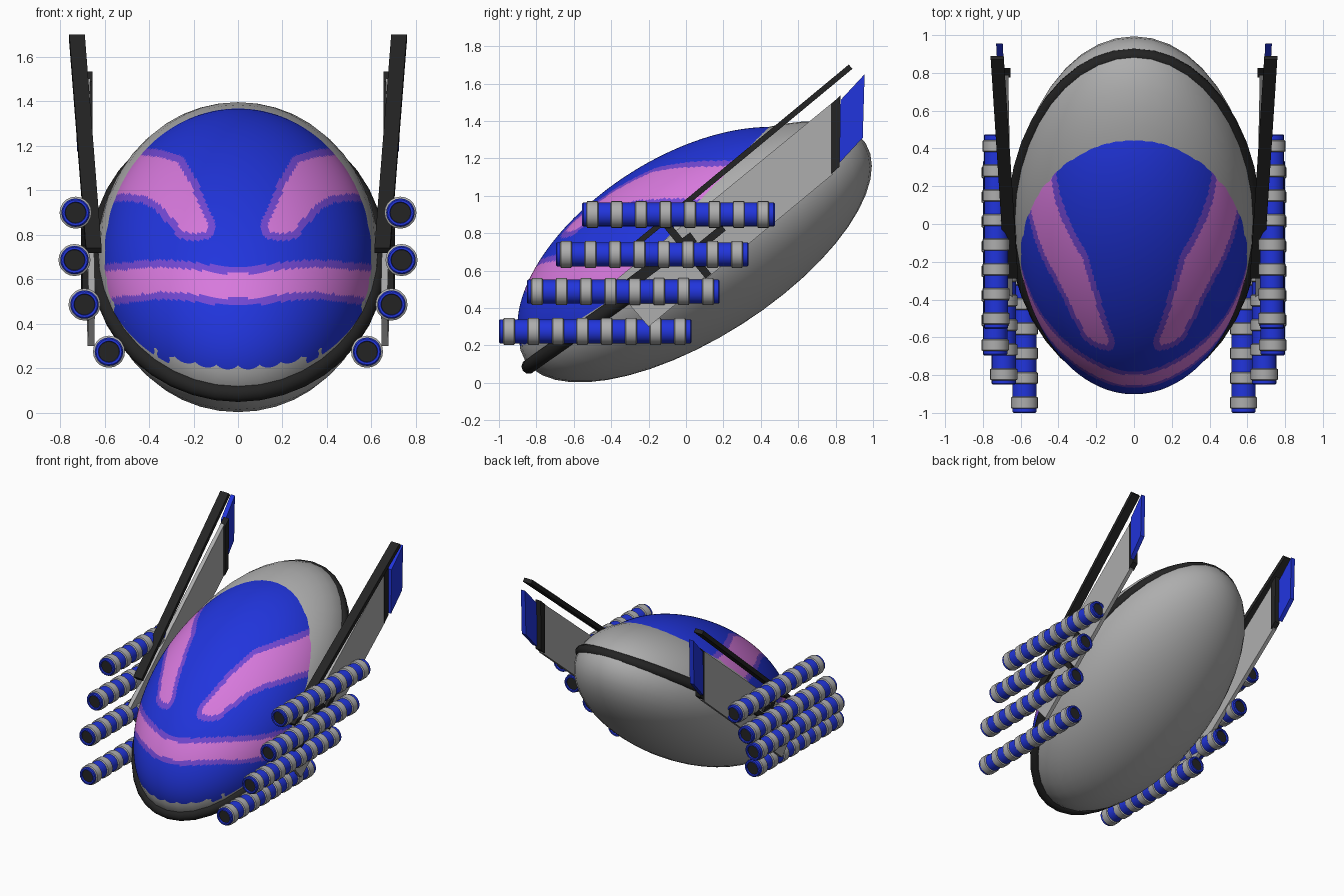
import bpy, bmesh, math
from mathutils import Matrix, Vector

if "Cube" in bpy.data.objects:
    bpy.data.objects.remove(bpy.data.objects["Cube"])


def material(name, rgb):
    m = bpy.data.materials.new(name)
    m.diffuse_color = (*rgb, 1)
    m.use_nodes = True
    m.node_tree.nodes["Principled BSDF"].inputs["Base Color"].default_value = m.diffuse_color
    return m


GREY = material("hull grey", (0.42, 0.42, 0.42))
BLUE = material("deep blue", (0.015, 0.035, 0.72))
PINK = material("pink", (0.68, 0.19, 0.72))
PURPLE = material("violet trim", (0.17, 0.065, 0.66))
DARK = material("dark frame", (0.017, 0.017, 0.017))


def finish(name, bm, mats, smooth=True):
    me = bpy.data.meshes.new(name)
    bm.to_mesh(me)
    bm.free()
    for m in mats:
        me.materials.append(m)
    ob = bpy.data.objects.new(name, me)
    bpy.context.collection.objects.link(ob)
    if smooth:
        bpy.context.view_layer.objects.active = ob
        ob.select_set(True)
        bpy.ops.object.shade_smooth_by_angle(angle=math.radians(40))
        ob.select_set(False)
    return ob


# tilted frame shared by hull and canopy
TILT = Matrix.Translation((0, 0.05, 0.70)) @ Matrix.Rotation(math.radians(32.5), 4, 'X')


def ellipsoid(bm, centre, radii, seg, rings):
    mat = TILT @ Matrix.Translation(centre) @ Matrix.Diagonal((*radii, 1))
    bmesh.ops.create_uvsphere(bm, u_segments=seg, v_segments=rings, radius=1, matrix=mat)


# hull
bm = bmesh.new()
ellipsoid(bm, (0, 0, 0), (0.635, 1.08, 0.46), 40, 24)
finish("hull", bm, [GREY])


# canopy with painted face markings, mirrored by |x|
EYE = [(0.27, 1.125), (0.35, 1.15), (0.50, 1.165), (0.75, 1.15), (0.75, 0.97), (0.50, 0.985),
       (0.42, 0.975), (0.36, 0.945), (0.30, 0.88), (0.245, 0.815), (0.20, 0.805), (0.14, 0.815),
       (0.135, 0.85), (0.16, 0.90), (0.215, 1.03)]


def signed_distance(x, z, poly):
    inside, best = False, 9.0
    p = Vector((x, z))
    for i, (ax, az) in enumerate(poly):
        bx, bz = poly[i - 1]
        a, d = Vector((ax, az)), Vector((bx - ax, bz - az))
        t = max(0, min(1, (p - a).dot(d) / d.length_squared))
        best = min(best, (p - a - d * t).length)
        if (az > z) != (bz > z) and x < (bx - ax) * (z - az) / (bz - az) + ax:
            inside = not inside
    return -best if inside else best


def paint(c):
    x = abs(c.x)
    if c.y > 0.45:
        return 0
    # mouth band bows up to the sides, eyes are slanted shapes
    mid = 0.57 + 0.03 * math.sin(min(x / 0.35, 1) * math.pi / 2) ** 2 - 0.02 * max(0, x - 0.35) / 0.2
    mouth = abs(c.z - mid) - 0.055 - 0.02 * max(0, x - 0.3)
    d = mouth if c.z < 0.73 else signed_distance(x, c.z, EYE)
    return 1 if d < 0 else 2 if d < 0.033 else 0


bm = bmesh.new()
ellipsoid(bm, (0, -0.07, 0), (0.62, 1.0, 0.542), 280, 180)
inv = TILT.inverted()
bmesh.ops.delete(bm, geom=[v for v in bm.verts if (inv @ v.co).z < 0.02], context='VERTS')
for f in bm.faces:
    f.material_index = paint(f.calc_center_median())
finish("canopy", bm, [BLUE, PINK, PURPLE])

# dark rim ring around the hull
bm = bmesh.new()
N, M, R = 40, 10, 0.04
rot = Matrix.Translation((0, 0.025, 0.70)) @ Matrix.Rotation(math.radians(35.3), 4, 'X')
loops = []
for i in range(N):
    a = 2 * math.pi * i / N
    loops.append([bm.verts.new(rot @ Vector((
        (0.63 + R * math.cos(b)) * math.cos(a), (1.06 + R * math.cos(b)) * math.sin(a), R * math.sin(b))))
        for b in (2 * math.pi * j / M for j in range(M))])
for i in range(N):
    p, q = loops[i - 1], loops[i]
    for j in range(M):
        bm.faces.new((p[j - 1], q[j - 1], q[j], p[j]))
bmesh.ops.recalc_face_normals(bm, faces=bm.faces)
finish("rim_ring", bm, [DARK])


def plate(name, pts, x, lean, thick, mat, side):
    """Side-profile polygon (y, z) given thickness across x, leaning outward with y."""
    bm = bmesh.new()
    rows = [[bm.verts.new((side * (x + lean * y + o), y, z)) for y, z in pts]
            for o in (-thick / 2, thick / 2)]
    bm.faces.new(rows[0])
    bm.faces.new(rows[1][::-1])
    for i in range(len(pts)):
        bm.faces.new((rows[0][i - 1], rows[0][i], rows[1][i], rows[1][i - 1]))
    bmesh.ops.recalc_face_normals(bm, faces=bm.faces)
    finish(name, bm, [mat], False)


def strip(a, b, w):
    """Rectangle of width w running from a to b."""
    a, b = Vector(a), Vector(b)
    d = (b - a).normalized() * w / 2
    n = Vector((-d.y, d.x))
    return [tuple(v) for v in (a + n, b + n, b - n, a - n)]


def tube(name, x, z, y0):
    """Lathed blaster tube: blue core, raised grey bands, dark recessed ends."""
    length, r, rb = 1.03, 0.064, 0.072
    prof = [(0.012, 0.0, 1), (0.012, 0.046, 0), (0, 0.048, 0), (0, 0.058, 0), (0.006, r, 0)]
    for k in range(8):
        c = 0.054 + k * 0.1305
        prof += [(c - 0.032, r, 2), (c - 0.027, rb, 2), (c + 0.027, rb, 2), (c + 0.032, r, 0)]
    prof += [(length - 0.006, r, 0), (length, 0.058, 0), (length, 0.048, 0),
             (length - 0.012, 0.046, 1), (length - 0.012, 0.0, 1)]
    bm = bmesh.new()
    S = 20
    rings = [[bm.verts.new((x + pr * math.cos(2 * math.pi * i / S), y0 + py,
                            z + pr * math.sin(2 * math.pi * i / S))) for i in range(S)]
             for py, pr, _ in prof]
    for k in range(len(prof) - 1):
        for i in range(S):
            f = bm.faces.new((rings[k][i - 1], rings[k][i], rings[k + 1][i], rings[k + 1][i - 1]))
            f.material_index = prof[k][2]
    bmesh.ops.remove_doubles(bm, verts=bm.verts, dist=1e-5)
    bmesh.ops.recalc_face_normals(bm, faces=bm.faces)
    finish(name, bm, [BLUE, DARK, GREY])


TUBES = [(0.73, 0.90, -0.555), (0.735, 0.687, -0.695), (0.69, 0.487, -0.85), (0.58, 0.275, -1.0)]

for side, tag in ((-1, "left"), (1, "right")):
    # side fin: grey panel, dark rear post, blue tail flap, dark top rail
    plate(tag + "_fin_panel", [(-0.20, 0.30), (0.785, 1.115), (0.785, 1.50), (-0.40, 0.53)],
          0.665, 0.02, 0.03, GREY, side)
    plate(tag + "_fin_post", [(0.775, 1.115), (0.82, 1.155), (0.825, 1.535), (0.775, 1.49)],
          0.66, 0.02, 0.045, DARK, side)
    plate(tag + "_fin_flap", [(0.82, 1.175), (0.945, 1.31), (0.955, 1.65), (0.825, 1.51)],
          0.66, 0.055, 0.035, BLUE, side)
    plate(tag + "_fin_rail", strip((-0.28, 0.73), (0.88, 1.69), 0.03),
          0.667, 0.065, 0.07, DARK, side)
    # struts holding the tubes
    plate(tag + "_strut_long", strip((-0.42, 0.44), (0.04, 0.78), 0.06), 0.685, 0, 0.03, DARK, side)
    plate(tag + "_strut_a", strip((-0.10, 0.84), (0.12, 0.57), 0.04), 0.69, 0, 0.03, DARK, side)
    plate(tag + "_strut_b", strip((0.04, 0.70), (0.20, 0.83), 0.04), 0.69, 0, 0.03, DARK, side)
    for k, (x, z, y0) in enumerate(TUBES):
        tube(f"{tag}_tube_{k + 1}", side * x, z, y0)
